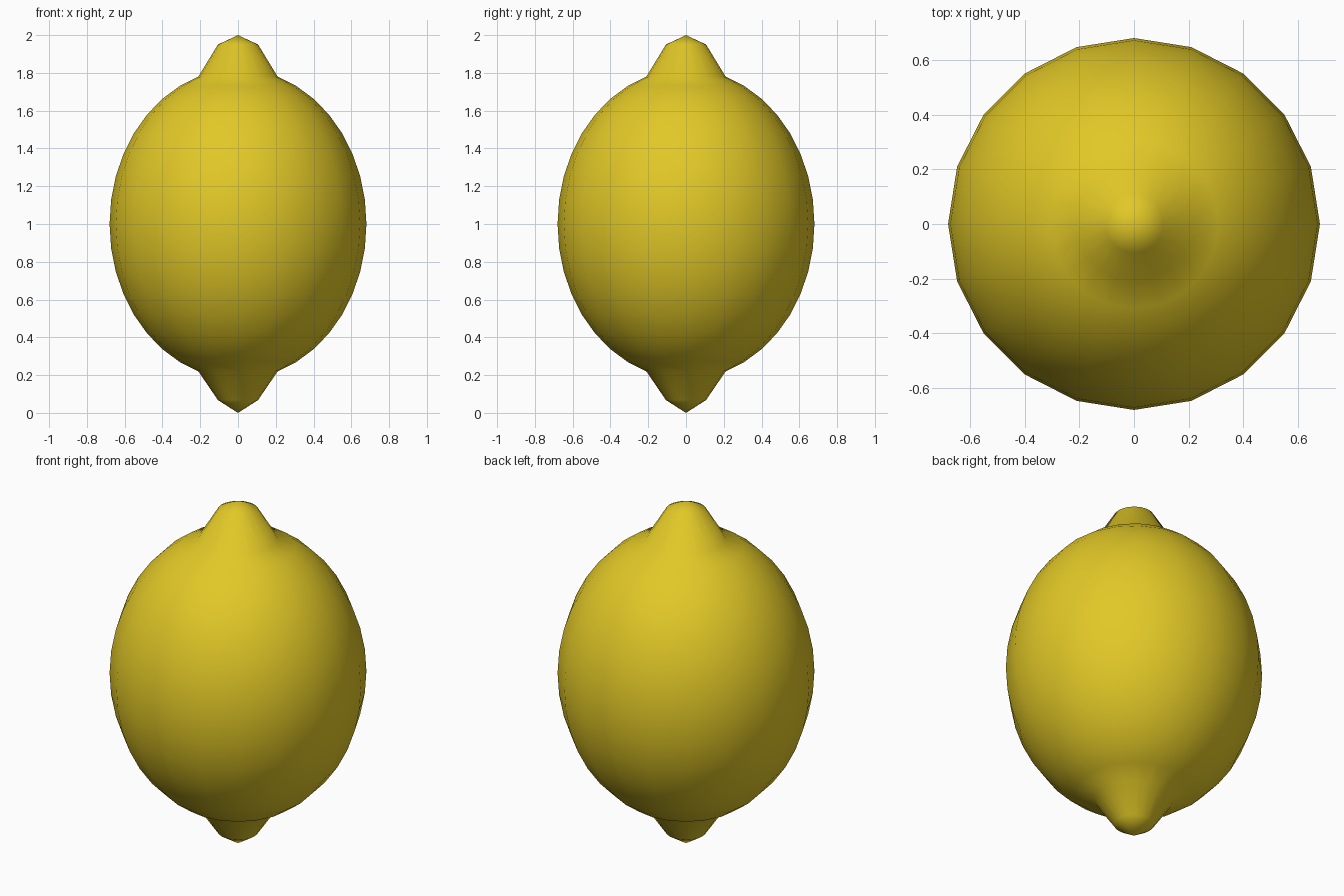
import bpy, bmesh, math

if "Cube" in bpy.data.objects:
    bpy.data.objects.remove(bpy.data.objects["Cube"])

SEGMENTS, RINGS = 20, 20
RADIUS, HALF_HEIGHT = 0.68, 0.82

# Lemon body: a stretched sphere standing on z = 0
bm = bmesh.new()
bmesh.ops.create_uvsphere(bm, u_segments=SEGMENTS, v_segments=RINGS, radius=1.0)

# Pull the pole and its first ring outward to make the two nubs
for v in bm.verts:
    polar = round(math.degrees(math.acos(min(1, abs(v.co.z)))))
    top = v.co.z > 0
    z = 1 + HALF_HEIGHT * v.co.z
    if polar < 5:
        z = 2.0 if top else 0.0
    elif polar < 12:
        z = 1.95 if top else 0.068
    v.co = (RADIUS * v.co.x, RADIUS * v.co.y, z)

mesh = bpy.data.meshes.new("lemon")
bm.to_mesh(mesh)
bm.free()
mesh.shade_smooth()

# Yellow peel
peel = bpy.data.materials.new("lemon yellow")
peel.diffuse_color = (0.76, 0.58, 0.02, 1)
peel.use_nodes = True
peel.node_tree.nodes["Principled BSDF"].inputs["Base Color"].default_value = peel.diffuse_color
mesh.materials.append(peel)

lemon = bpy.data.objects.new("lemon", mesh)
bpy.context.collection.objects.link(lemon)
